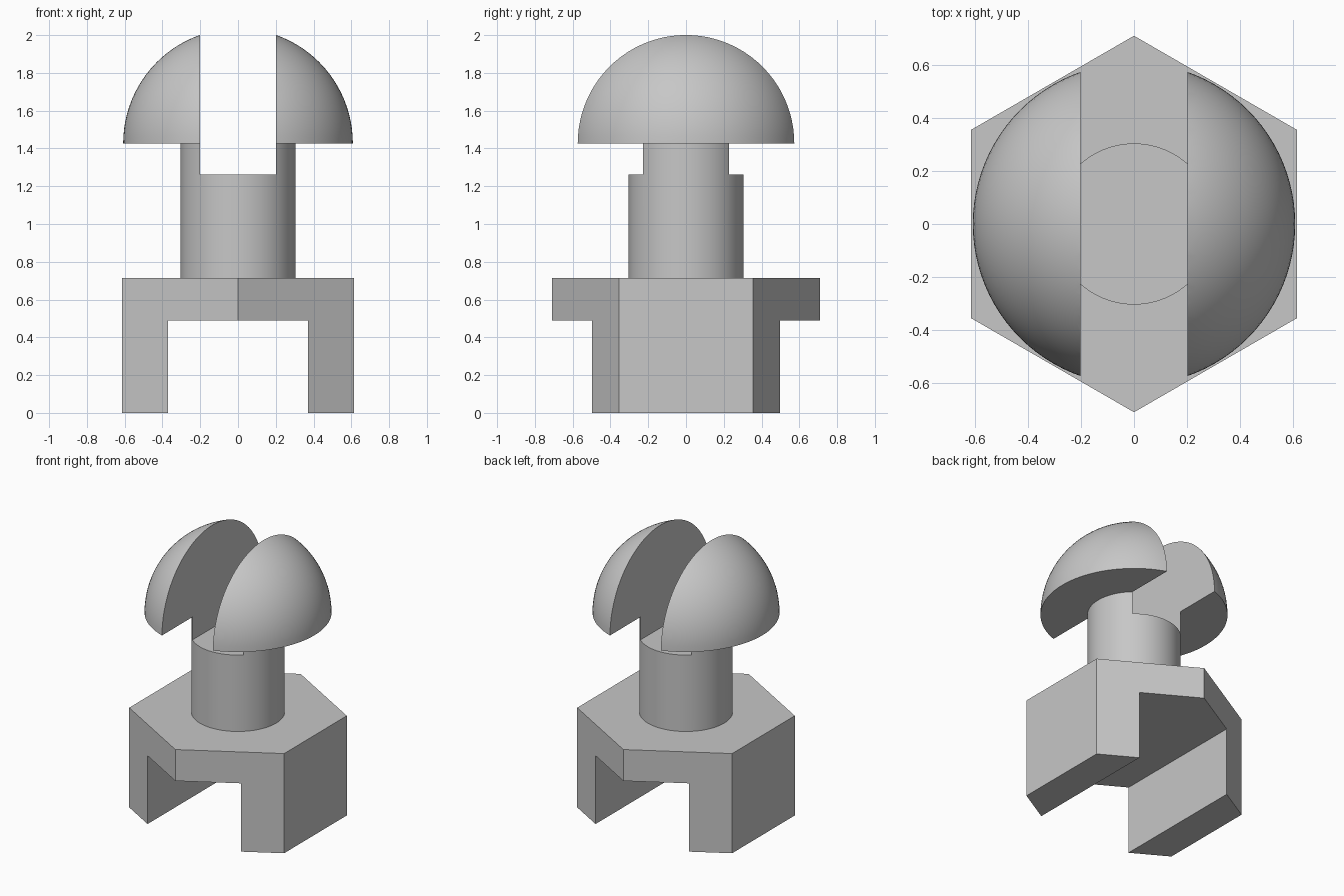
import bpy, bmesh
from math import sin, cos, pi, radians

cube = bpy.data.objects.get("Cube")
if cube:
    bpy.data.objects.remove(cube, do_unlink=True)

grey = bpy.data.materials.new("plain grey")
colour = (0.57, 0.57, 0.57, 1)
grey.diffuse_color = colour
grey.use_nodes = True
grey.node_tree.nodes["Principled BSDF"].inputs["Base Color"].default_value = colour


def add_object(name, bm):
    bmesh.ops.recalc_face_normals(bm, faces=bm.faces)
    mesh = bpy.data.meshes.new(name)
    bm.to_mesh(mesh)
    bm.free()
    mesh.materials.append(grey)
    obj = bpy.data.objects.new(name, mesh)
    bpy.context.collection.objects.link(obj)
    return obj


def prism(name, outline, z0, z1):
    bm = bmesh.new()
    base = bm.faces.new([bm.verts.new((x, y, z0)) for x, y in outline])
    top = bmesh.ops.extrude_face_region(bm, geom=[base], use_keep_orig=True)["geom"]
    moved = [v for v in top if isinstance(v, bmesh.types.BMVert)]
    bmesh.ops.translate(bm, verts=moved, vec=(0, 0, z1 - z0))
    return add_object(name, bm)


def revolve(name, profile, steps=96):
    bm = bmesh.new()
    verts = [bm.verts.new((r, 0, z)) for r, z in profile]
    edges = [bm.edges.new(pair) for pair in zip(verts, verts[1:])]
    bmesh.ops.spin(bm, geom=verts + edges, cent=(0, 0, 0), axis=(0, 0, 1),
                   angle=2 * pi, steps=steps, use_merge=False)
    bmesh.ops.remove_doubles(bm, verts=bm.verts, dist=0.0001)
    return add_object(name, bm)


def cut_channel(obj, half_width, z0, z1):
    """Cut a slot running front to back through the object."""
    w = half_width
    cutter = prism("channel_cutter", [(-w, -1), (w, -1), (w, 1), (-w, 1)], z0, z1)
    cutter.hide_render = True
    mod = obj.modifiers.new("channel", 'BOOLEAN')
    mod.operation, mod.solver, mod.object = 'DIFFERENCE', 'EXACT', cutter
    bpy.ops.object.select_all(action='DESELECT')
    obj.select_set(True)
    bpy.context.view_layer.objects.active = obj
    bpy.ops.object.modifier_apply(modifier=mod.name)
    bpy.data.objects.remove(cutter, do_unlink=True)
    bpy.ops.object.shade_smooth_by_angle(angle=radians(25))


# Hexagonal base with a channel underneath
hexagon = [(0.71 * sin(i * pi / 3), 0.71 * cos(i * pi / 3)) for i in range(6)]
base = prism("hexagonal_base", hexagon, 0, 0.715)
cut_channel(base, 0.37, -0.2, 0.49)

# Round shaft and domed head, split by a slot
head_r, head_z, shaft_r = 0.608, 1.427, 0.304
dome = [(head_r * cos(a), head_z + head_r * sin(a))
        for a in (i * pi / 48 for i in range(24))]
profile = [(0, 0.6), (shaft_r, 0.6), (shaft_r, head_z)] + dome + [(0, head_z + head_r)]
head = revolve("slotted_head_and_shaft", profile)
cut_channel(head, 0.202, 1.263, 2.3)
